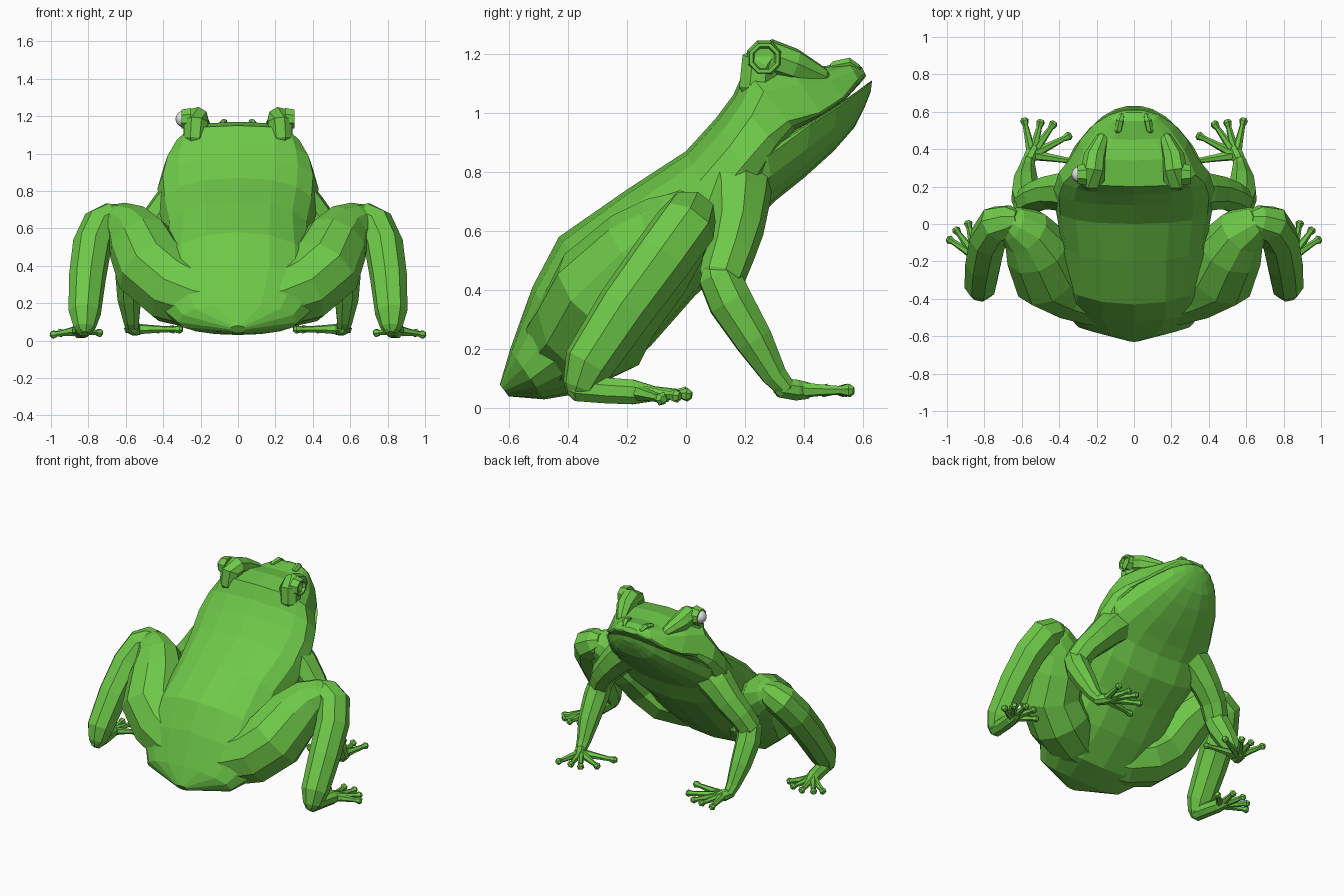
import bpy, bmesh, math
from mathutils import Vector


def material(name, rgb):
    m = bpy.data.materials.new(name)
    m.diffuse_color = (*rgb, 1)
    return m


GREEN = material("frog green", (0.155, 0.58, 0.065))
WHITE = material("eye white", (0.8, 0.8, 0.8))


def finish(bm, name, mat, mirror=False):
    bmesh.ops.recalc_face_normals(bm, faces=bm.faces)
    me = bpy.data.meshes.new(name)
    bm.to_mesh(me)
    bm.free()
    me.materials.append(mat)
    ob = bpy.data.objects.new(name, me)
    bpy.context.collection.objects.link(ob)
    if mirror:
        ob.modifiers.new("mirror", 'MIRROR').use_mirror_merge = False
    return ob


def skin(bm, rings):
    """Bridge rings of points and cap both ends."""
    vs = [[bm.verts.new(p) for p in r] for r in rings]
    n = len(vs[0])
    for a, b in zip(vs, vs[1:]):
        for i in range(n):
            j = (i + 1) % n
            bm.faces.new((a[i], a[j], b[j], b[i]))
    bm.faces.new(vs[0])
    bm.faces.new(vs[-1])


def loft(name, stations, n=16):
    """Stations: top y, z, bottom y, z, half width, widest height share, roundness."""
    rings = []
    for ty, tz, by, bz, hw, m, p in stations:
        top, bot = Vector((0, ty, tz)), Vector((0, by, bz))
        mid = bot.lerp(top, m)
        ring = []
        for i in range(n):
            a = 2 * math.pi * i / n
            c, s = math.cos(a), math.sin(a)
            q = mid.lerp(top if s > 0 else bot, abs(s) ** p)
            q.x = math.copysign(abs(c) ** p, c) * hw
            ring.append(q)
        rings.append(ring)
    bm = bmesh.new()
    skin(bm, rings)
    return finish(bm, name, GREEN)


def tube(bm, path, n=8):
    """Tapered limb through points (x, y, z, radius) with rounded ends."""
    pts = [Vector(p[:3]) for p in path]
    rad = [p[3] for p in path]
    d0, d1 = (pts[0] - pts[1]).normalized(), (pts[-1] - pts[-2]).normalized()
    pts = [pts[0] + d0 * rad[0] * 0.6] + pts + [pts[-1] + d1 * rad[-1] * 0.6]
    rad = [rad[0] * 0.55] + rad + [rad[-1] * 0.55]
    rings, u = [], None
    for i, p in enumerate(pts):
        t = (pts[min(i + 1, len(pts) - 1)] - pts[max(i - 1, 0)]).normalized()
        if u is None:
            u = t.orthogonal()
        u = (u - t * u.dot(t)).normalized()
        v = t.cross(u)
        rings.append([p + (u * math.cos(a) + v * math.sin(a)) * rad[i]
                      for a in (2 * math.pi * (k + 0.5) / n for k in range(n))])
    skin(bm, rings)


def limb(name, *paths, n=8):
    bm = bmesh.new()
    for p in paths:
        tube(bm, p, n)
    return finish(bm, name, GREEN, True)


def digits(name, base, tips):
    """Toes with round pads."""
    bm = bmesh.new()
    b = Vector(base)
    for tip in tips:
        e = Vector(tip)
        tube(bm, [(*b, 0.03), (*b.lerp(e, 0.4), 0.021),
                  (*b.lerp(e, 0.78), 0.015), (*b.lerp(e, 0.92), 0.024)], 6)
    return finish(bm, name, GREEN, True)


# Trunk and upper head
loft("body", [
    (-0.63, 0.08, -0.60, 0.04, 0.04, 0.5, 0.9),
    (-0.595, 0.20, -0.48, 0.03, 0.32, 0.4, 1.0),
    (-0.52, 0.41, -0.30, 0.06, 0.44, 0.4, 1.0),
    (-0.43, 0.58, -0.12, 0.21, 0.42, 0.42, 0.95),
    (-0.20, 0.74, 0.03, 0.38, 0.39, 0.5, 0.85),
    (0.00, 0.87, 0.17, 0.51, 0.42, 0.5, 0.85),
    (0.10, 0.98, 0.26, 0.68, 0.43, 0.45, 0.85),
    (0.16, 1.06, 0.33, 0.86, 0.40, 0.3, 0.75),
    (0.20, 1.15, 0.37, 0.94, 0.345, 0.15, 0.6),
    (0.34, 1.17, 0.46, 0.99, 0.285, 0.06, 0.6),
    (0.45, 1.155, 0.54, 1.045, 0.215, 0.08, 0.65),
    (0.55, 1.17, 0.59, 1.10, 0.135, 0.2, 0.75),
    (0.595, 1.155, 0.61, 1.125, 0.06, 0.4, 0.85),
])

# Lower jaw, slightly open
loft("lower_jaw", [
    (0.17, 0.88, 0.24, 0.64, 0.38, 0.6, 0.85),
    (0.27, 0.89, 0.30, 0.70, 0.39, 0.8, 0.85),
    (0.42, 0.97, 0.40, 0.78, 0.315, 0.93, 0.85),
    (0.51, 1.025, 0.50, 0.87, 0.24, 0.93, 0.85),
    (0.575, 1.07, 0.57, 0.95, 0.17, 0.93, 0.85),
    (0.615, 1.10, 0.605, 1.02, 0.10, 0.9, 0.85),
    (0.63, 1.11, 0.625, 1.07, 0.045, 0.8, 0.85),
])

# Brow bumps and nostrils
limb("brow_bump", [(0.23, 0.24, 1.08, 0.065), (0.225, 0.25, 1.165, 0.07),
                   (0.22, 0.29, 1.185, 0.065), (0.21, 0.36, 1.16, 0.06),
                   (0.17, 0.46, 1.12, 0.035)])
limb("nostril", [(0.085, 0.50, 1.155, 0.02), (0.075, 0.55, 1.165, 0.022),
                 (0.065, 0.58, 1.15, 0.015)], n=6)

# Eye socket rims
bm = bmesh.new()
rings = []
for x, r in ((0.25, 0.064), (0.303, 0.054), (0.303, 0.042), (0.285, 0.036)):
    rings.append([(x, 0.265 + r * math.cos(k * math.pi / 4 + 0.39),
                   1.185 + r * math.sin(k * math.pi / 4 + 0.39)) for k in range(8)])
skin(bm, rings)
finish(bm, "eye_socket", GREEN, True)

# Single eyeball on the left side
bm = bmesh.new()
bmesh.ops.create_uvsphere(bm, u_segments=16, v_segments=10, radius=0.044)
bmesh.ops.translate(bm, verts=bm.verts, vec=(-0.29, 0.265, 1.185))
for f in bm.faces:
    f.smooth = True
finish(bm, "eyeball", WHITE)

# Hind legs: thigh, shin and foot
limb("hind_thigh", [(0.06, -0.40, 0.21, 0.15), (0.20, -0.37, 0.235, 0.18),
                    (0.34, -0.31, 0.285, 0.205), (0.46, -0.26, 0.385, 0.205),
                    (0.52, -0.13, 0.52, 0.18), (0.58, -0.04, 0.605, 0.14),
                    (0.65, 0.0, 0.65, 0.10)], n=10)
limb("hind_shin", [(0.66, 0.015, 0.66, 0.09), (0.73, 0.0, 0.62, 0.105),
                   (0.78, -0.08, 0.51, 0.105), (0.805, -0.205, 0.34, 0.10),
                   (0.82, -0.33, 0.15, 0.088), (0.82, -0.36, 0.07, 0.06)])
limb("hind_foot", [(0.82, -0.37, 0.07, 0.05), (0.83, -0.27, 0.06, 0.047),
                   (0.845, -0.18, 0.055, 0.045), (0.855, -0.12, 0.05, 0.03)])
digits("hind_toes", (0.85, -0.17, 0.055),
       [(1.0, -0.075, 0.03), (0.96, -0.02, 0.04), (0.89, 0.02, 0.045),
        (0.81, 0.01, 0.05), (0.73, -0.06, 0.04)])

# Front legs: upper arm, forearm, palm and fingers
limb("upper_arm", [(0.27, 0.17, 0.79, 0.13), (0.37, 0.175, 0.70, 0.11),
                   (0.45, 0.17, 0.61, 0.095), (0.52, 0.15, 0.53, 0.085),
                   (0.57, 0.12, 0.44, 0.078)])
limb("forearm", [(0.57, 0.11, 0.45, 0.075), (0.58, 0.15, 0.36, 0.08),
                 (0.58, 0.23, 0.23, 0.068), (0.57, 0.30, 0.11, 0.045),
                 (0.565, 0.34, 0.065, 0.035)])
limb("palm", [(0.57, 0.32, 0.068, 0.034), (0.55, 0.37, 0.062, 0.038),
              (0.53, 0.41, 0.06, 0.03)])
digits("front_fingers", (0.545, 0.37, 0.062),
       [(0.59, 0.57, 0.06), (0.495, 0.56, 0.06), (0.42, 0.55, 0.06),
        (0.33, 0.48, 0.06), (0.29, 0.33, 0.06)])
